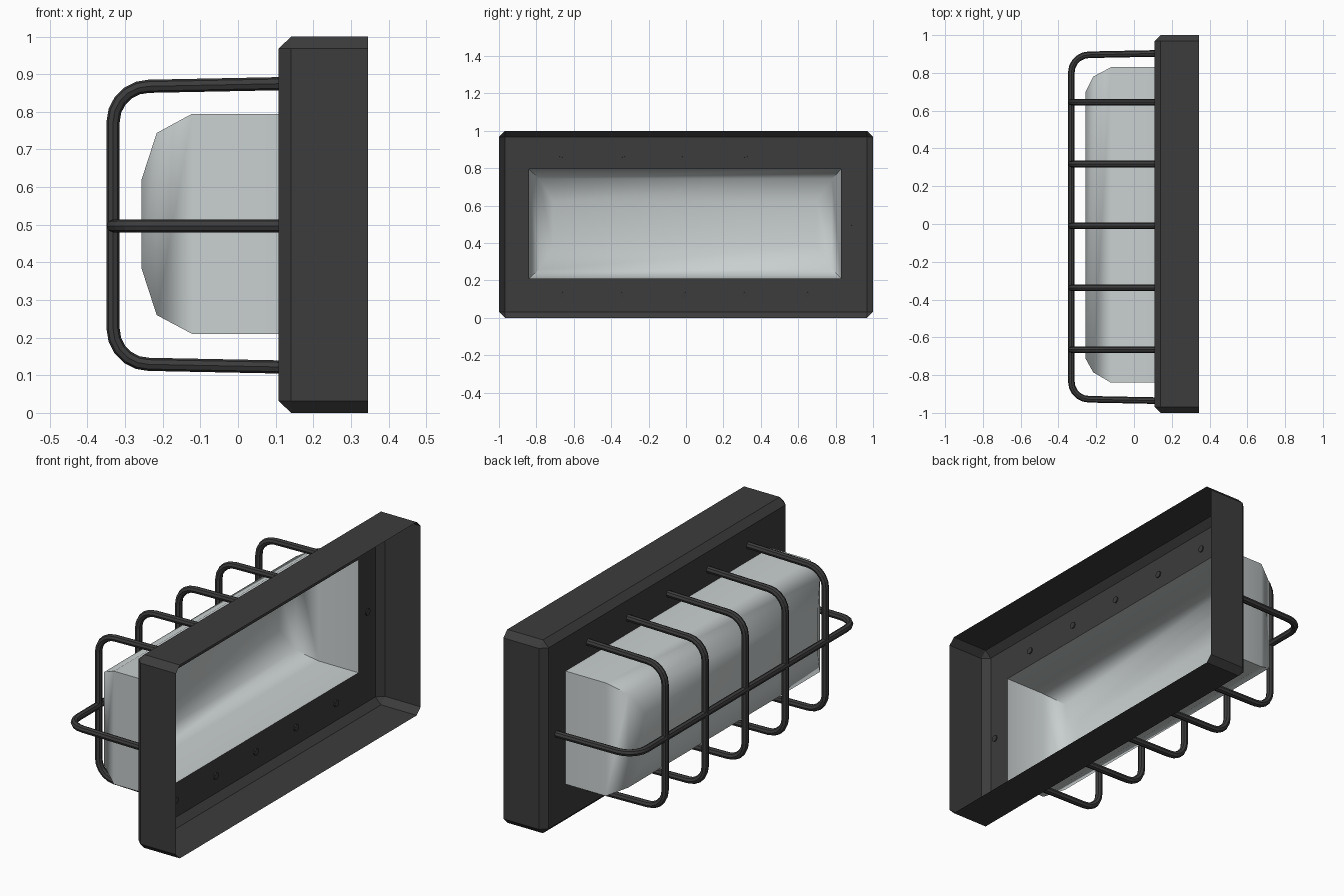
import bpy, bmesh, math

if "Cube" in bpy.data.objects:
    bpy.data.objects.remove(bpy.data.objects["Cube"])


def material(name, rgb, alpha=1.0):
    m = bpy.data.materials.new(name)
    m.diffuse_color = (*rgb, alpha)
    m.use_nodes = True
    m.node_tree.nodes["Principled BSDF"].inputs["Base Color"].default_value = m.diffuse_color
    return m


DARK = material("dark_metal", (0.045, 0.045, 0.045))
GLASS = material("frosted_glass", (0.58, 0.62, 0.62))


def ring(x, y0, y1, z0, z1, c=0.0):
    # rectangle in the YZ plane with optionally chamfered corners
    return [(x, y0 + c, z0), (x, y1 - c, z0), (x, y1, z0 + c), (x, y1, z1 - c),
            (x, y1 - c, z1), (x, y0 + c, z1), (x, y0, z1 - c), (x, y0, z0 + c)]


def loft(name, rings, mat, cap=False):
    bm = bmesh.new()
    rows = [[bm.verts.new(p) for p in r] for r in rings]
    for a, b in zip(rows, rows[1:]):
        for i in range(8):
            j = (i + 1) % 8
            bm.faces.new((a[i], a[j], b[j], b[i]))
    if cap:
        bm.faces.new(rows[-1])
    bmesh.ops.remove_doubles(bm, verts=bm.verts, dist=1e-5)
    bmesh.ops.recalc_face_normals(bm, faces=bm.faces)
    me = bpy.data.meshes.new(name)
    bm.to_mesh(me)
    bm.free()
    me.materials.append(mat)
    ob = bpy.data.objects.new(name, me)
    bpy.context.collection.objects.link(ob)
    return ob


def activate(ob):
    bpy.ops.object.select_all(action='DESELECT')
    ob.select_set(True)
    bpy.context.view_layer.objects.active = ob


# housing: open-backed chamfered shell with a window in its face
loft("housing", [ring(0.345, -1, 1, 0, 1, 0.032),
                 ring(0.141, -1, 1, 0, 1, 0.032),
                 ring(0.108, -0.968, 0.968, 0.032, 0.968),
                 ring(0.108, -0.84, 0.83, 0.21, 0.795)], DARK)

# lens: hollow cover tapering in steps
lens = loft("lens", [ring(0.108, -0.84, 0.83, 0.21, 0.795),
                     ring(-0.122, -0.84, 0.83, 0.21, 0.795),
                     ring(-0.216, -0.785, 0.78, 0.26, 0.744),
                     ring(-0.256, -0.713, 0.70, 0.383, 0.621)], GLASS, cap=True)
activate(lens)
bpy.ops.object.shade_smooth_by_angle(angle=math.radians(47))


def guard_path(lo, hi):
    # U-shaped outline as (x, t): two legs and rounded corners
    r, front, end = 0.095, -0.332, 0.114
    half = [(end, 0.0)]
    for k in range(6):
        a = math.radians(18 * k)
        half.append((front + r - r * math.sin(a), 0.007 + r * (1 - math.cos(a))))
    return [(x, lo + t) for x, t in half] + [(x, hi - t) for x, t in reversed(half)]


def wire(name, pts):
    cu = bpy.data.curves.new(name, 'CURVE')
    cu.dimensions = '3D'
    cu.bevel_depth = 0.0175
    cu.bevel_resolution = 2
    cu.use_fill_caps = True
    sp = cu.splines.new('POLY')
    sp.points.add(len(pts) - 1)
    for p, co in zip(sp.points, pts):
        p.co = (*co, 1)
    sp.use_smooth = False
    cu.materials.append(DARK)
    ob = bpy.data.objects.new(name, cu)
    bpy.context.collection.objects.link(ob)
    activate(ob)
    bpy.ops.object.convert(target='MESH')


# guard cage: five upright hoops and one long horizontal hoop
for i in range(5):
    y = -0.665 + 0.3275 * i
    wire(f"upright_guard_{i + 1}", [(x, y, z) for x, z in guard_path(0.122, 0.875)])
wire("long_guard", [(x, y, 0.497) for x, y in guard_path(-0.935, 0.903)])
